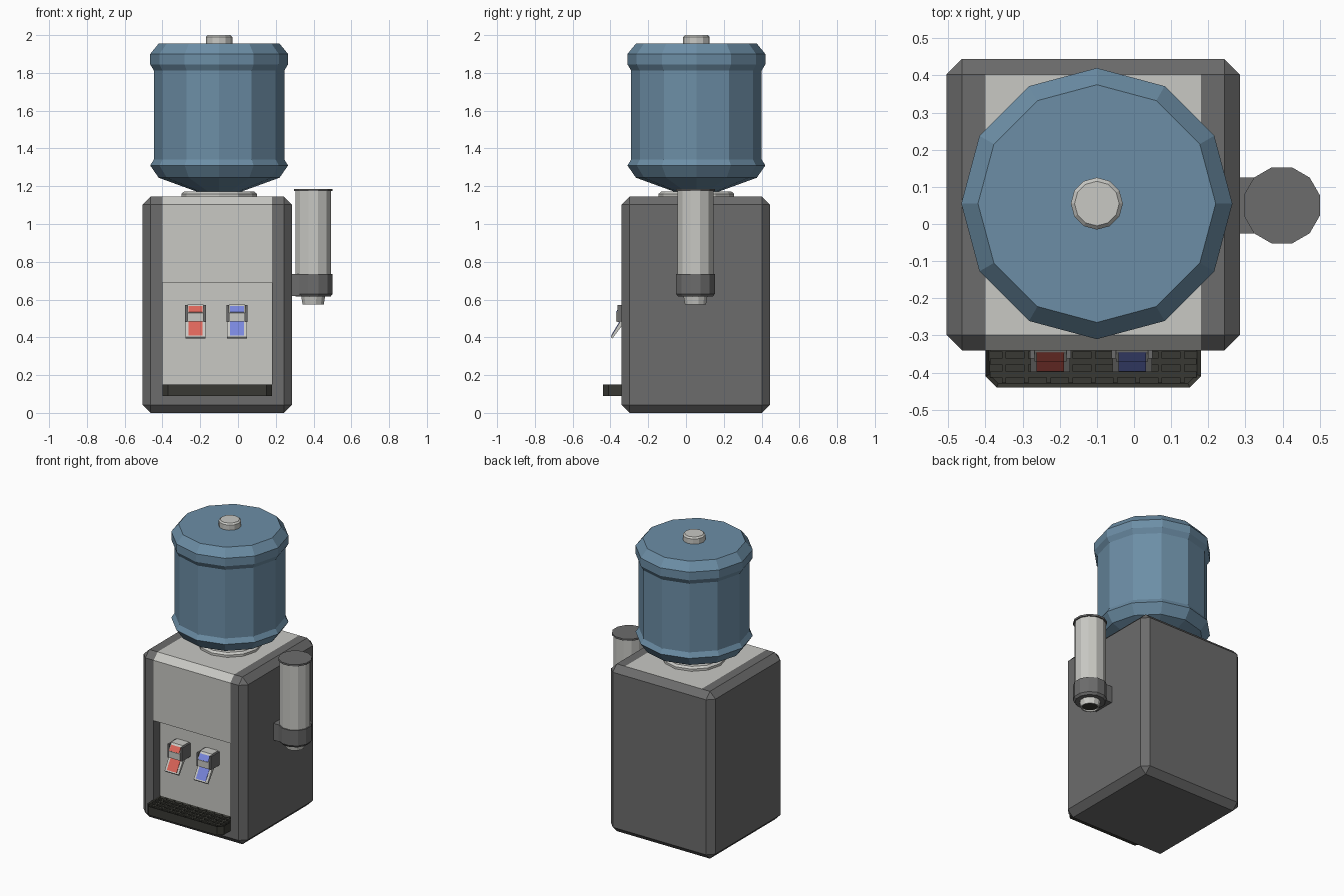
import bpy, bmesh
from math import cos, sin, tau
from mathutils import Vector

if "Cube" in bpy.data.objects:
    bpy.data.objects.remove(bpy.data.objects["Cube"])


def material(name, rgb):
    m = bpy.data.materials.new(name)
    m.use_nodes = True
    m.diffuse_color = (*rgb, 1)
    m.node_tree.nodes["Principled BSDF"].inputs["Base Color"].default_value = (*rgb, 1)
    return m


LIGHT = material("light grey plastic", (0.58, 0.58, 0.55))
DARK = material("dark grey plastic", (0.15, 0.15, 0.15))
BLACK = material("tray black", (0.04, 0.04, 0.033))
WATER = material("bottle blue", (0.15, 0.27, 0.38))
RED = material("hot red", (0.72, 0.13, 0.10))
BLUE = material("cold blue", (0.19, 0.24, 0.72))


def finish(name, bm, *mats):
    bmesh.ops.recalc_face_normals(bm, faces=bm.faces)
    me = bpy.data.meshes.new(name)
    bm.to_mesh(me)
    bm.free()
    for m in mats:
        me.materials.append(m)
    ob = bpy.data.objects.new(name, me)
    bpy.context.collection.objects.link(ob)
    return ob


def box(name, lo, hi, mat):
    bm = bmesh.new()
    bmesh.ops.create_cube(bm, size=1)
    for v in bm.verts:
        v.co = [a + (c + 0.5) * (b - a) for a, b, c in zip(lo, hi, v.co)]
    return finish(name, bm, mat)


def prism(name, pts, place, lo, hi, mat):
    """Extrude a 2D outline; place(u, v, w) maps it into space."""
    bm = bmesh.new()
    a, b = [[bm.verts.new(place(u, v, w)) for u, v in pts] for w in (lo, hi)]
    bm.faces.new(a)
    bm.faces.new(b)
    for i in range(len(pts)):
        j = (i + 1) % len(pts)
        bm.faces.new((a[i], a[j], b[j], b[i]))
    return finish(name, bm, mat)


def lathe(name, centre, profile, mat, phase=0.0, n=12):
    """Turn (radius, height) pairs around a vertical axis, closed at both ends."""
    bm = bmesh.new()
    rings = [[bm.verts.new((centre[0] + r * cos(tau * (i + phase) / n),
                            centre[1] + r * sin(tau * (i + phase) / n), z))
              for i in range(n)] for r, z in profile]
    for a, b in zip(rings, rings[1:]):
        for i in range(n):
            j = (i + 1) % n
            bm.faces.new((a[i], a[j], b[j], b[i]))
    bm.faces.new(rings[0])
    bm.faces.new(rings[-1])
    return finish(name, bm, mat)


def upright(u, v, w):
    return (u, v, w)


def sideways(u, v, w):
    return (w, u, v)


# Chamfered cabinet with a light band over the front and top, and a recess
L, R = -0.4, 0.18
LOW, HIGH, BACK = 0.09, 0.69, -0.27
bm = bmesh.new()
bmesh.ops.create_cube(bm, size=1)
for v in bm.verts:
    v.co = (-0.11 + v.co.x * 0.79, 0.052 + v.co.y * 0.785, 0.5725 + v.co.z * 1.145)
bmesh.ops.bevel(bm, geom=bm.edges[:], offset=0.042, segments=1, affect='EDGES')
for co, no in (((L, 0, 0), (1, 0, 0)), ((R, 0, 0), (1, 0, 0)),
               ((0, 0, LOW), (0, 0, 1)), ((0, 0, HIGH), (0, 0, 1))):
    bmesh.ops.bisect_plane(bm, geom=bm.verts[:] + bm.edges[:] + bm.faces[:],
                           plane_co=co, plane_no=no)
bm.normal_update()
recess = None
for f in bm.faces:
    c, n = f.calc_center_median(), f.normal
    in_band = L < c.x < R and c.z > LOW
    f.material_index = int(not (in_band and (n.y < -0.5 or n.z > 0.9)))
    if in_band and c.z < HIGH and n.y < -0.9:
        recess = f
front_y = recess.calc_center_median().y
sides = bmesh.ops.inset_region(bm, faces=[recess], thickness=0, depth=0)["faces"]
for v in recess.verts:
    v.co.y = BACK
for f in sides:
    c = f.calc_center_median()
    f.material_index = int(c.z < HIGH - 0.01)
finish("cabinet", bm, LIGHT, DARK)

# Water bottle, its cap and the collar it sits in
AXIS = (-0.1, 0.055)
lathe("bottle", AXIS, [(0.1, 1.165), (0.32, 1.245), (0.365, 1.31), (0.345, 1.342),
                       (0.345, 1.812), (0.365, 1.845), (0.365, 1.9), (0.32, 1.955)], WATER)
lathe("bottle_cap", AXIS, [(0.07, 1.95), (0.07, 1.99), (0.06, 2.0)], LIGHT)
lathe("bottle_collar", AXIS, [(0.2, 1.14), (0.2, 1.16), (0.185, 1.172), (0.09, 1.172)], LIGHT)

# Cup dispenser on the left side
CUP = (0.398, 0.05)
lathe("cup_tube", CUP, [(0.098, 0.73), (0.098, 1.175)], LIGHT, 0.5)
lathe("cup_lid", CUP, [(0.106, 1.174), (0.106, 1.186)], DARK, 0.5)
lathe("cup_holder", CUP, [(0.095, 0.615), (0.106, 0.63), (0.106, 0.735)], DARK, 0.5)
lathe("cup_nozzle", CUP, [(0.05, 0.60), (0.05, 0.575), (0.058, 0.575), (0.066, 0.62)], LIGHT, 0.5)
lathe("nozzle_opening", CUP, [(0.05, 0.585), (0.05, 0.59)], BLACK, 0.5)
box("cup_bracket", (0.27, -0.025, 0.62), (0.36, 0.125, 0.735), DARK)

# Drip tray with a sunken top and a grating
tray = prism("drip_tray", [(L, BACK), (R, BACK), (R, -0.41), (R - 0.03, -0.44),
                           (L + 0.03, -0.44), (L, -0.41)], upright, LOW, 0.15, BLACK)
bm = bmesh.new()
bm.from_mesh(tray.data)
top = max(bm.faces, key=lambda f: f.calc_center_median().z)
bmesh.ops.inset_region(bm, faces=[top], thickness=0.012, depth=0)
for v in top.verts:
    v.co.z -= 0.015
bm.to_mesh(tray.data)
bm.free()
for i in range(4):
    y = -0.405 + i * 0.035
    box("grate_bar", (L + 0.012, y - 0.008, 0.138), (R - 0.012, y + 0.008, 0.147), BLACK)
for i in range(9):
    x = -0.11 + (i - 4) * 0.06
    box("grate_rib", (x - 0.006, -0.428, 0.136), (x + 0.006, BACK, 0.146), BLACK)

# Hot and cold taps: housing with coloured slope, and a slanted push lever
HOUSING = [(BACK, 0.485), (-0.37, 0.485), (-0.37, 0.53), (-0.345, 0.565),
           (-0.335, 0.575), (BACK, 0.575)]
LEVER = [(-0.33, 0.495), (-0.342, 0.495), (-0.398, 0.402), (-0.39, 0.393), (-0.318, 0.49)]


def plate(name, x, a, b, mat):
    """Thin coloured plate lying on the sloping edge from a to b."""
    a, b = Vector(a), Vector(b)
    d = (b - a).normalized()
    out = Vector((d.y, -d.x))
    if out.x > 0:
        out = -out
    pts = [a - out * 0.002, a + out * 0.003, b + out * 0.003, b - out * 0.002]
    prism(name, pts, sideways, x - 0.037, x + 0.037, mat)


for label, x, colour in (("hot", -0.225, RED), ("cold", -0.005, BLUE)):
    prism(label + "_tap_housing", HOUSING, sideways, x - 0.043, x + 0.043, LIGHT)
    for s in (-1, 1):
        box(label + "_tap_cheek", (x + s * 0.049 - 0.006, BACK, 0.48),
            (x + s * 0.049 + 0.006, -0.362, 0.572), DARK)
    plate(label + "_tap_mark", x, (-0.369, 0.532), (-0.346, 0.564), colour)
    prism(label + "_lever", LEVER, sideways, x - 0.053, x + 0.053, LIGHT)
    plate(label + "_lever_pad", x, (-0.346, 0.488), (-0.394, 0.409), colour)
